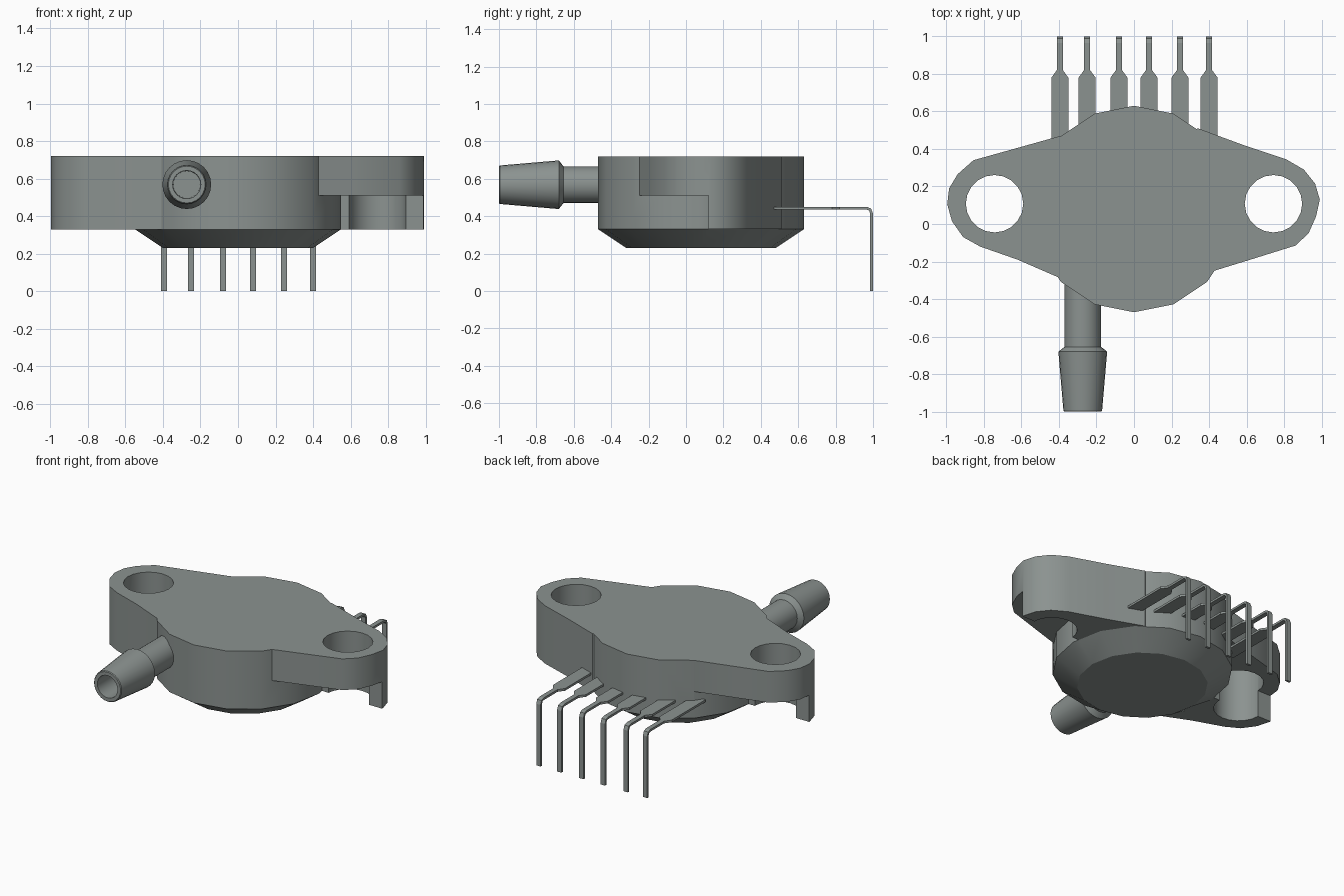
import bpy, bmesh, math
from mathutils import Vector

if "Cube" in bpy.data.objects:
    bpy.data.objects.remove(bpy.data.objects["Cube"], do_unlink=True)

# One grey plastic for everything
grey = bpy.data.materials.new("grey_plastic")
grey.use_nodes = True
GREY = (0.26, 0.29, 0.28, 1)
grey.diffuse_color = GREY
grey.node_tree.nodes["Principled BSDF"].inputs["Base Color"].default_value = GREY


def make(name, bm):
    bmesh.ops.recalc_face_normals(bm, faces=bm.faces)
    me = bpy.data.meshes.new(name)
    bm.to_mesh(me)
    bm.free()
    me.materials.append(grey)
    ob = bpy.data.objects.new(name, me)
    bpy.context.scene.collection.objects.link(ob)
    return ob


def loft(name, rings):
    """Skin a list of closed rings and cap both ends."""
    bm = bmesh.new()
    loops = [[bm.verts.new(p) for p in ring] for ring in rings]
    n = len(loops[0])
    for a, b in zip(loops, loops[1:]):
        for i in range(n):
            j = (i + 1) % n
            bm.faces.new((a[i], a[j], b[j], b[i]))
    bm.faces.new(loops[0])
    bm.faces.new(loops[-1])
    return make(name, bm)


def circle(r, n, place):
    return [place(r * math.cos(2 * math.pi * i / n), r * math.sin(2 * math.pi * i / n))
            for i in range(n)]


def lathe_z(name, cx, cy, profile, n):
    return loft(name, [circle(r, n, lambda u, v: (cx + u, cy + v, z)) for r, z in profile])


def prism(name, outline, z0, z1):
    return loft(name, [[(x, y, z) for x, y in outline] for z in (z0, z1)])


def select_only(ob):
    bpy.ops.object.select_all(action='DESELECT')
    ob.select_set(True)
    bpy.context.view_layer.objects.active = ob


def boolean(ob, other, op):
    m = ob.modifiers.new(op, 'BOOLEAN')
    m.operation, m.solver, m.object = op, 'EXACT', other
    select_only(ob)
    bpy.ops.object.modifier_apply(modifier=m.name)
    bpy.data.objects.remove(other, do_unlink=True)


def smooth(ob):
    select_only(ob)
    bpy.ops.object.shade_smooth_by_angle(angle=math.radians(32))


# Round housing with tapered underside
TOP, LOW, MID = 0.72, 0.33, 0.51
body = lathe_z("housing", 0, 0.08, [(0.40, 0.23), (0.55, LOW), (0.55, TOP)], 16)

# Mounting ears: each has a bolt hole and is cut away below on one side
right_ear = [(-0.10, 0.40), (-0.39, 0.47), (-0.855, 0.34), (-0.94, 0.265), (-0.985, 0.19),
             (-0.995, 0.105), (-0.97, 0.015), (-0.91, -0.07), (-0.82, -0.12),
             (-0.62, -0.19), (-0.39, -0.29), (-0.10, -0.25)]
left_ear = [(0.10, 0.40), (0.34, 0.51), (0.585, 0.42), (0.81, 0.345), (0.905, 0.29),
            (0.965, 0.215), (0.99, 0.13), (0.97, 0.04), (0.93, -0.05), (0.86, -0.115),
            (0.62, -0.19), (0.425, -0.25), (0.38, -0.31), (0.10, -0.25)]
for side, outline in ((-1, right_ear), (1, left_ear)):
    ear = prism("ear", outline, LOW, TOP)
    # Open pocket: behind on the right ear, in front on the left ear
    y0, y1 = (0.11, 0.9) if side < 0 else (-0.7, 0.12)
    pocket = prism("pocket_cutter", [(-1.2, y0), (1.2, y0), (1.2, y1), (-1.2, y1)], 0.1, MID)
    boolean(ear, pocket, 'DIFFERENCE')
    hole = lathe_z("hole_cutter", side * 0.743, 0.108, [(0.153, 0.1), (0.153, 0.9)], 20)
    boolean(ear, hole, 'DIFFERENCE')
    boolean(body, ear, 'UNION')
smooth(body)

# Barbed hose port with a blind bore
port_profile = [(0.098, -0.28), (0.098, -0.655), (0.130, -0.68), (0.103, -0.995),
                (0.098, -1.0), (0.075, -1.0), (0.072, -0.55)]
port = loft("hose_port", [circle(r, 24, lambda u, v: (-0.273 + u, y, 0.568 + v))
                          for r, y in port_profile])
smooth(port)

# Bent terminal pins: (y, z, half width) along the centre line
path = [(0.42, 0.4425, 0.045), (0.78, 0.4425, 0.045), (0.82, 0.4425, 0.016),
        (0.965, 0.4425, 0.016), (0.984, 0.436, 0.016), (0.992, 0.415, 0.016),
        (0.992, 0.0, 0.016)]
T = 0.0075
for k, px in enumerate((-0.395, -0.25, -0.08, 0.08, 0.245, 0.40)):
    rings = []
    for i, (y, z, w) in enumerate(path):
        a, b = path[max(i - 1, 0)], path[min(i + 1, len(path) - 1)]
        d = Vector((b[0] - a[0], b[1] - a[1])).normalized()
        if i == len(path) - 2:
            d = Vector((0, -1))
        ny, nz = -d.y * T, d.x * T
        rings.append([(px - w, y - ny, z - nz), (px + w, y - ny, z - nz),
                      (px + w, y + ny, z + nz), (px - w, y + ny, z + nz)])
    loft(f"terminal_pin_{k + 1}", rings)
